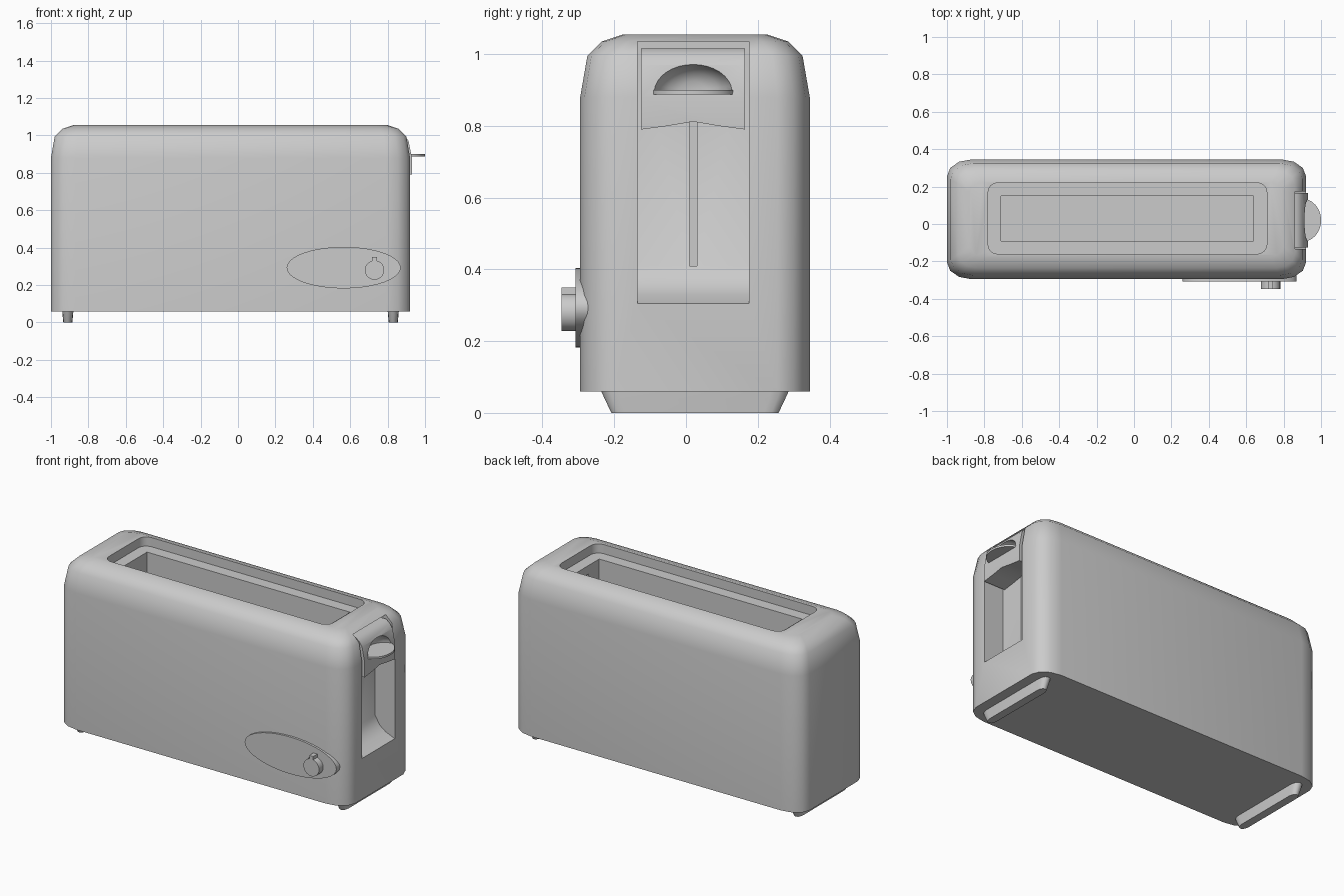
import bpy, bmesh
from math import sin, cos, pi, radians

cube = bpy.data.objects.get("Cube")
if cube:
    bpy.data.objects.remove(cube, do_unlink=True)

grey = bpy.data.materials.new("satin grey")
grey.use_nodes = True
colour = (0.6, 0.6, 0.6, 1)
grey.diffuse_color = colour
grey.node_tree.nodes["Principled BSDF"].inputs["Base Color"].default_value = colour

CY = 0.025  # body centre line in y
MID = -0.04  # body centre in x


def loft(name, rings):
    """Skin a stack of equal-length rings and cap both ends."""
    bm = bmesh.new()
    loops = [[bm.verts.new(p) for p in ring] for ring in rings]
    n = len(loops[0])
    for a, b in zip(loops, loops[1:]):
        for i in range(n):
            j = (i + 1) % n
            bm.faces.new((a[i], a[j], b[j], b[i]))
    bm.faces.new(loops[0])
    bm.faces.new(loops[-1])
    bmesh.ops.recalc_face_normals(bm, faces=bm.faces)
    mesh = bpy.data.meshes.new(name)
    bm.to_mesh(mesh)
    bm.free()
    mesh.materials.append(grey)
    ob = bpy.data.objects.new(name, mesh)
    bpy.context.collection.objects.link(ob)
    return ob


def prism(name, outline, axis, lo, hi):
    """Extrude a 2D outline along x, y or z."""
    place = {"x": lambda a, b, d: (d, a, b),
             "y": lambda a, b, d: (a, d, b),
             "z": lambda a, b, d: (a, b, d)}[axis]
    return loft(name, [[place(a, b, d) for a, b in outline] for d in (lo, hi)])


def rounded(cx, cy, hx, hy, rx, ry, z, steps=3):
    """Rectangle ring with rounded corners."""
    ring = []
    for k, (sx, sy) in enumerate(((1, 1), (-1, 1), (-1, -1), (1, -1))):
        for i in range(steps + 1):
            t = (k + i / steps) * pi / 2
            ring.append((cx + sx * (hx - rx) + rx * cos(t),
                         cy + sy * (hy - ry) + ry * sin(t), z))
    return ring


def arc(cx, cy, rx, ry, start, end, n):
    return [(cx + rx * cos(start + (end - start) * i / n),
             cy + ry * sin(start + (end - start) * i / n)) for i in range(n + 1)]


def box(name, x0, x1, y0, y1, z0, z1):
    return prism(name, [(x0, y0), (x1, y0), (x1, y1), (x0, y1)], "z", z0, z1)


def select(ob):
    bpy.ops.object.select_all(action="DESELECT")
    ob.select_set(True)
    bpy.context.view_layer.objects.active = ob


def cut(ob, cutter):
    mod = ob.modifiers.new("cut", "BOOLEAN")
    mod.operation = "DIFFERENCE"
    mod.solver = "EXACT"
    mod.object = cutter
    select(ob)
    bpy.ops.object.modifier_apply(modifier=mod.name)
    bpy.data.objects.remove(cutter, do_unlink=True)


def smooth(ob, angle=40):
    select(ob)
    bpy.ops.object.shade_smooth_by_angle(angle=radians(angle))


# Housing: upright walls rolling over to a flat top
profile = [(0, 0.06), (0, 0.88), (0.02, 0.995), (0.06, 1.035), (0.12, 1.055)]
body = loft("housing", [
    rounded(MID, CY, 0.96 - d, 0.32 - d, 0.13 - d * 0.5, 0.09 - d * 0.3, z)
    for d, z in profile])

# Bread slot: shallow rounded rim, then the deep well
SX, SY = -0.035, 0.03
cut(body, loft("rim_cutter", [rounded(SX, SY, 0.745, 0.19, 0.05, 0.05, z, 4)
                              for z in (1.0, 1.1)]))
cut(body, box("well_cutter", -0.71, 0.64, -0.09, 0.15, 0.2, 1.1))

# Lever channel with a sloping floor, and the slit behind it
channel = [(0.79, 1.035), (0.79, 0.41), (0.82, 0.36), (0.86, 0.33),
           (0.92, 0.305), (1.1, 0.26), (1.1, 1.035)]
cut(body, prism("channel_cutter", channel, "y", -0.135, 0.175))
cut(body, box("slit_cutter", 0.6, 0.82, 0.01, 0.03, 0.41, 0.95))
smooth(body)

# Lever carriage: curved plate, arched underneath, with a finger recess
carriage = prism("lever_carriage", [
    (0.79, 0.77), (0.93, 0.77), (0.93, 0.88), (0.912, 0.97),
    (0.895, 0.995), (0.87, 1.015), (0.79, 1.015)], "y", -0.125, 0.165)
arch = [(-0.2, 0.7), (-0.2, 0.77), (-0.125, 0.79), (-0.05, 0.8), (0.02, 0.812),
        (0.09, 0.8), (0.165, 0.79), (0.25, 0.77), (0.25, 0.7)]
cut(carriage, prism("arch_cutter", arch, "x", 0.7, 1.1))
recess = [[(x, 0.02 + s * a, 0.897 + s * b) for a, b in arc(0, 0, 0.108, 0.078, 0, pi, 16)]
          for x, s in ((0.855, 0.35), (0.87, 0.65), (0.89, 0.87), (0.925, 1), (1.0, 1))]
cut(carriage, loft("recess_cutter", recess))
smooth(carriage)

# Lever handle: thin half disc
handle = prism("lever_handle", [(0.84, 0.135), (0.84, -0.095)]
               + arc(0.9, 0.02, 0.1, 0.115, -pi / 2, pi / 2, 20), "z", 0.888, 0.9)
smooth(handle)

# Control panel: oval plate low on the front
panel = prism("control_panel", arc(0.565, 0.293, 0.305, 0.111, 0, 2 * pi, 40)[:-1],
              "y", -0.308, -0.25)
smooth(panel)

# Browning knob with its pointer tab
knob = prism("browning_knob", arc(0.73, 0.28, 0.052, 0.052, 0, 2 * pi, 20)[:-1],
             "y", -0.347, -0.3)
smooth(knob)
box("knob_pointer", 0.717, 0.743, -0.347, -0.3, 0.3, 0.35)

# Feet: tapered bars under each end
for name, x in (("right_foot", -0.91), ("left_foot", 0.83)):
    foot = loft(name, [
        rounded(x, CY, 0.03, 0.262, 0.025, 0.05, 0.062),
        rounded(x, CY, 0.028, 0.252, 0.022, 0.045, 0.04),
        rounded(x, CY, 0.024, 0.233, 0.02, 0.04, 0)])
    smooth(foot)
